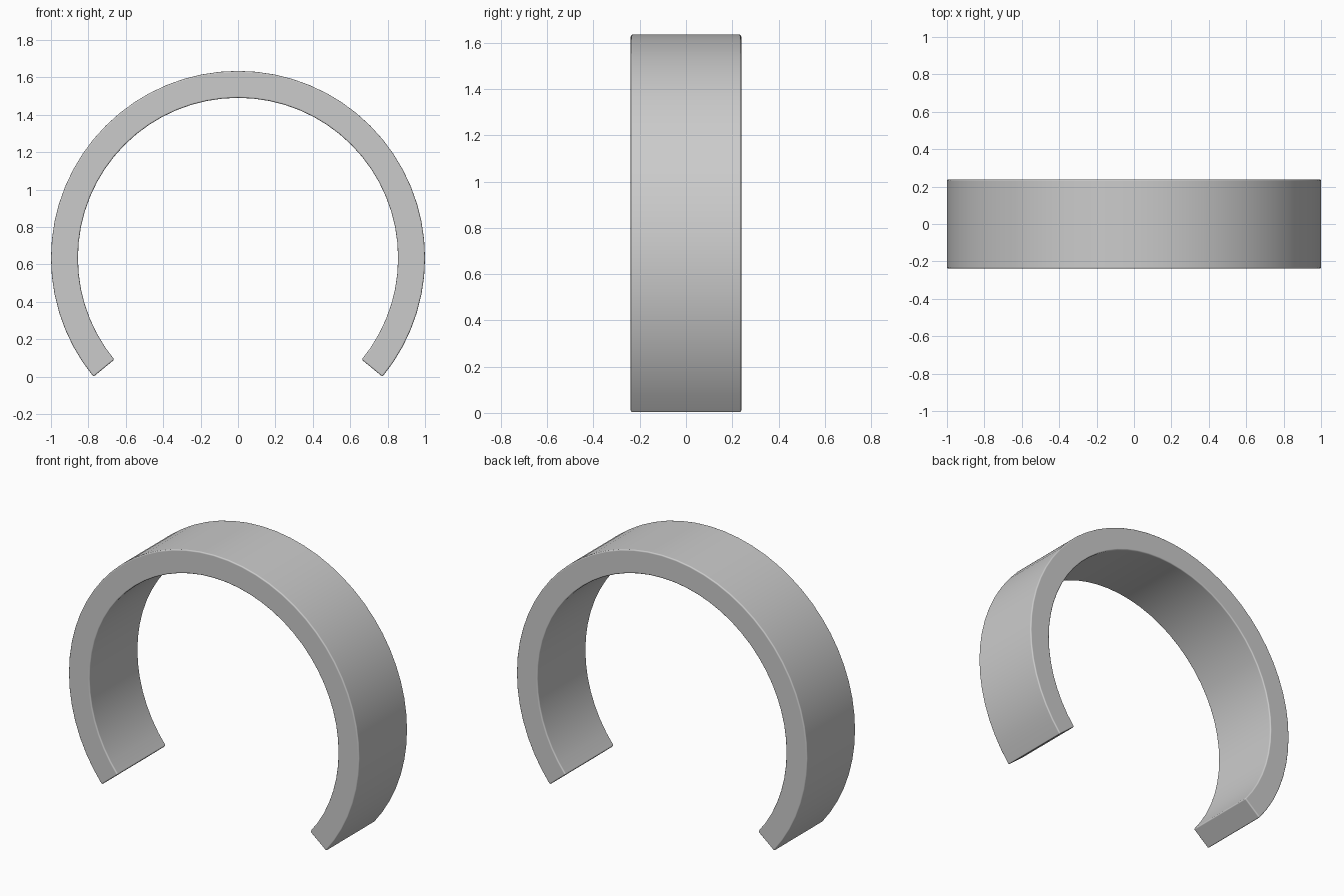
import bpy, bmesh, math

if "Cube" in bpy.data.objects:
    bpy.data.objects.remove(bpy.data.objects["Cube"])

R_OUT, R_IN, HALF_W = 1.0, 0.856, 0.239
CENTRE_Z = 0.635
SEGMENTS = 46
END = math.asin(CENTRE_Z / R_OUT)      # both tips rest on the ground

# Open cuff: rectangular cross-section swept along an arc
bm = bmesh.new()
section = [(R_IN, -HALF_W), (R_OUT, -HALF_W), (R_OUT, HALF_W), (R_IN, HALF_W)]
rings = []
for i in range(SEGMENTS + 1):
    a = -END + (math.pi + 2 * END) * i / SEGMENTS
    rings.append([bm.verts.new((r * math.cos(a), y, CENTRE_Z + r * math.sin(a)))
                  for r, y in section])
for p, q in zip(rings, rings[1:]):
    for k in range(4):
        n = (k + 1) % 4
        bm.faces.new((p[k], p[n], q[n], q[k]))

# Flat end caps
bm.faces.new(rings[0])
bm.faces.new(rings[-1])
bmesh.ops.recalc_face_normals(bm, faces=bm.faces)

mesh = bpy.data.meshes.new("open_cuff")
bm.to_mesh(mesh)
bm.free()
cuff = bpy.data.objects.new("open_cuff", mesh)
bpy.context.collection.objects.link(cuff)

bpy.context.view_layer.objects.active = cuff
cuff.select_set(True)
bpy.ops.object.shade_smooth_by_angle(angle=math.radians(40))

# Slightly softened edges
bevel = cuff.modifiers.new("soft_edges", 'BEVEL')
bevel.width = 0.008
bevel.segments = 3
bevel.limit_method = 'ANGLE'
bevel.angle_limit = math.radians(40)
bevel.harden_normals = True
